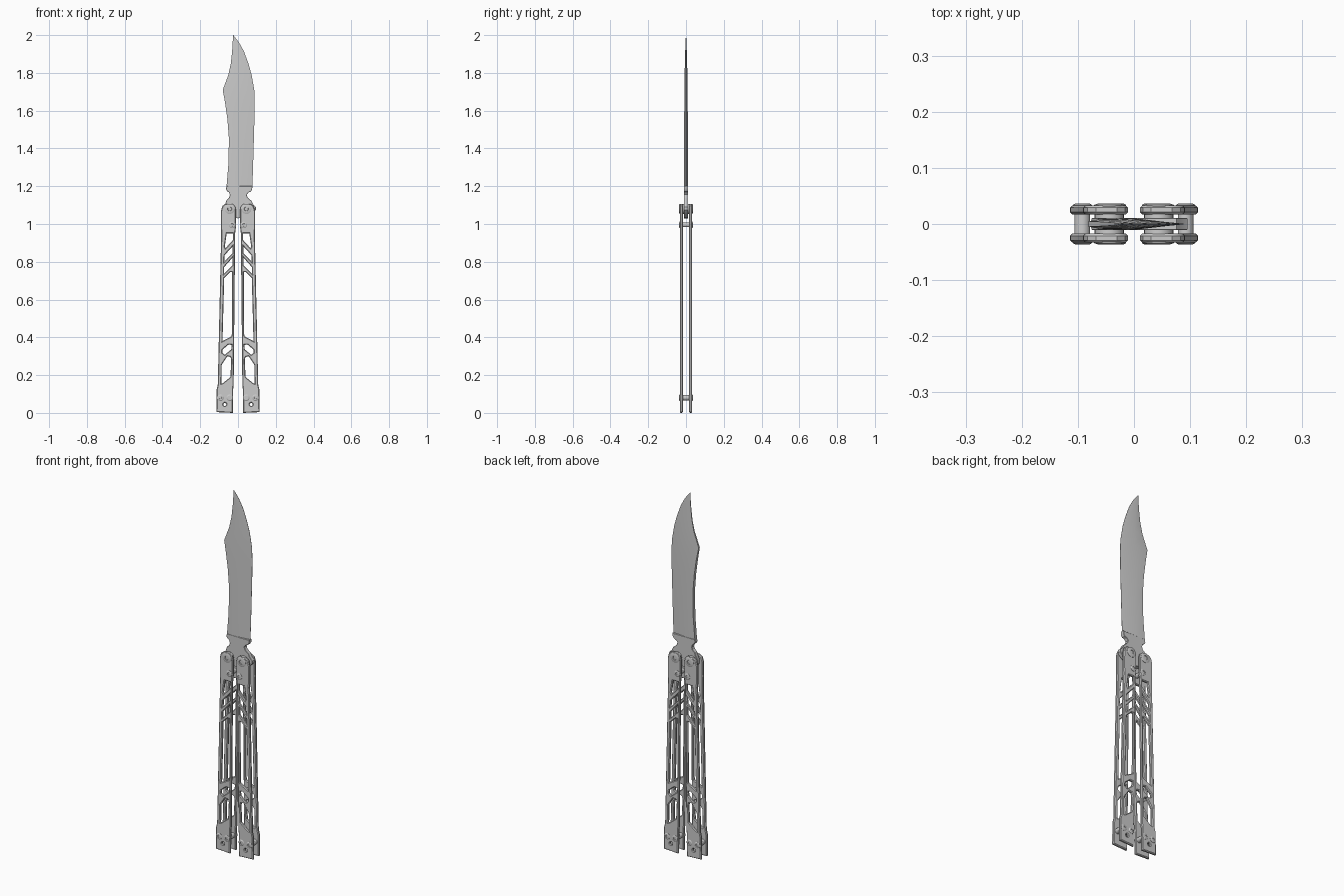
import bpy, bmesh, math

if "Cube" in bpy.data.objects:
    bpy.data.objects.remove(bpy.data.objects["Cube"])


def smooth(ob, angle=30):
    bpy.ops.object.select_all(action='DESELECT')
    ob.select_set(True)
    bpy.context.view_layer.objects.active = ob
    bpy.ops.object.shade_smooth_by_angle(angle=math.radians(angle))


def plate(name, loops, y0, y1, chamfer):
    """Flat plate from x-z outlines (first outer, the rest openings), chamfered edges."""
    cu = bpy.data.curves.new(name, 'CURVE')
    cu.dimensions = '2D'
    cu.fill_mode = 'BOTH'
    cu.extrude = (y1 - y0) / 2 - chamfer
    cu.bevel_depth = chamfer
    cu.bevel_resolution = 0
    cu.offset = -chamfer
    for pts in loops:
        sp = cu.splines.new('POLY')
        sp.points.add(len(pts) - 1)
        for p, (x, z) in zip(sp.points, pts):
            p.co = (x, z, 0, 1)
        sp.use_cyclic_u = True
    ob = bpy.data.objects.new(name, cu)
    bpy.context.collection.objects.link(ob)
    ob.rotation_euler = (math.pi / 2, 0, 0)
    ob.location.y = (y0 + y1) / 2
    bpy.ops.object.select_all(action='DESELECT')
    ob.select_set(True)
    bpy.context.view_layer.objects.active = ob
    bpy.ops.object.convert(target='MESH')
    ob = bpy.context.view_layer.objects.active
    smooth(ob)
    return ob


def lathe(name, x, z, profile, seg=24):
    """Turned part about a y axis; profile of (radius, y), closed at both ends."""
    bm = bmesh.new()
    rings = []
    for r, y in profile:
        rings.append([bm.verts.new((x + r * math.cos(2 * math.pi * i / seg), y,
                                    z + r * math.sin(2 * math.pi * i / seg))) for i in range(seg)])
    for a, b in zip(rings, rings[1:]):
        for i in range(seg):
            j = (i + 1) % seg
            bm.faces.new((a[i], a[j], b[j], b[i]))
    bm.faces.new(rings[0])
    bm.faces.new(rings[-1])
    finish(name, bm)


def finish(name, bm, angle=30):
    bmesh.ops.recalc_face_normals(bm, faces=bm.faces)
    me = bpy.data.meshes.new(name)
    bm.to_mesh(me)
    bm.free()
    ob = bpy.data.objects.new(name, me)
    bpy.context.collection.objects.link(ob)
    smooth(ob, angle)


def bolt(name, x, z, r, shaft):
    """Two domed heads with sockets, joined by a shaft."""
    half = [(r * .38, .0335), (r * .42, .0365), (r * .75, .0365), (r, .034), (r, .031), (shaft, .031)]
    lathe(name, x, z, half + [(a, -y) for a, y in reversed(half)])


# Blade: z, spine x, ridge x, edge x, spine half thickness, ridge half thickness
stations = [
    (1.195, -.061, .000, .076, .0095, .0105),
    (1.315, -.051, .000, .080, .0095, .0105),
    (1.45, -.048, .000, .084, .0090, .0100),
    (1.555, -.056, .000, .087, .0085, .0095),
    (1.64, -.068, .000, .088, .0075, .0090),
    (1.71, -.081, .000, .086, .0050, .0085),
    (1.79, -.051, .000, .072, .0035, .0075),
    (1.85, -.038, -.003, .055, .0025, .0060),
    (1.915, -.031, -.010, .031, .0018, .0042),
    (1.96, -.028, -.017, .006, .0012, .0025),
    (2.0, -.027, -.026, -.025, .0005, .0006),
]
bm = bmesh.new()
rings = []
for z, xs, xr, xe, ts, tr in stations:
    sec = [(xs, -ts), (xr, -tr), (xe, -.0006), (xe, .0006), (xr, tr), (xs, ts)]
    rings.append([bm.verts.new((x, y, z)) for x, y in sec])
for a, b in zip(rings, rings[1:]):
    for i in range(6):
        j = (i + 1) % 6
        bm.faces.new((a[i], a[j], b[j], b[i]))
bm.faces.new(rings[0])
bm.faces.new(rings[-1])
finish("blade", bm, 15)

# Tang with finger notches and a kicker on the edge side
tang = [(-.061, 1.2), (-.064, 1.185), (-.058, 1.174), (-.048, 1.168), (-.043, 1.153), (-.048, 1.138),
        (-.060, 1.128), (-.066, 1.11), (-.076, 1.09), (-.076, 1.065), (-.062, 1.045), (-.035, 1.035),
        (0, 1.03), (.035, 1.035), (.062, 1.045), (.082, 1.06), (.095, 1.075), (.095, 1.09),
        (.080, 1.105), (.072, 1.122), (.060, 1.132), (.050, 1.142), (.046, 1.155), (.054, 1.166),
        (.068, 1.172), (.075, 1.183), (.076, 1.2)]
plate("tang", [tang], -.011, .011, .0015)

# Handle outline and openings for the +x side, mirrored for the other
outline = [(.027, 0), (.114, .004), (.113, .125), (.107, .15), (.089, .95), (.091, .99), (.090, 1.07),
           (.083, 1.095), (.068, 1.107), (.030, 1.107), (.016, 1.095), (.011, 1.075), (.011, .985),
           (.015, .95), (.023, .15), (.026, .12)]
openings = [
    [(.027, .95), (.060, .95), (.070, .88), (.066, .872), (.027, .915)],
    [(.028, .882), (.071, .835), (.073, .80), (.029, .845)],
    [(.029, .822), (.073, .772), (.074, .738), (.030, .782)],
    [(.031, .745), (.041, .745), (.073, .715), (.082, .38), (.035, .405), (.032, .42)],
    [(.033, .36), (.050, .362), (.082, .335), (.083, .318), (.070, .308), (.036, .336)],
    [(.036, .282), (.040, .296), (.056, .30), (.086, .255), (.088, .155), (.080, .158), (.040, .19)],
    [(.070 + .008 * math.cos(i * math.pi / 6), .045 + .008 * math.sin(i * math.pi / 6)) for i in range(12)],
]
for side, s in (("right", 1), ("left", -1)):
    loops = [[(s * x, z) for x, z in lp] for lp in [outline] + openings]
    plate(side + "_handle_front_plate", loops, -.033, -.017, .004)
    plate(side + "_handle_back_plate", loops, .017, .033, .004)
    # Pivot, stop pin and end bolts
    bolt(side + "_pivot_bolt", s * .044, 1.08, .027, .017)
    bolt(side + "_stop_pin", s * .031, .995, .017, .012)
    bolt(side + "_outer_end_bolt", s * .092, .08, .017, .014)
    bolt(side + "_inner_end_bolt", s * .044, .08, .017, .014)
    # Washers between tang and plates
    for face, f in (("front", -1), ("back", 1)):
        lathe(f"{side}_{face}_washer", s * .044, 1.08, [(.026, f * .0105), (.026, f * .018)])
